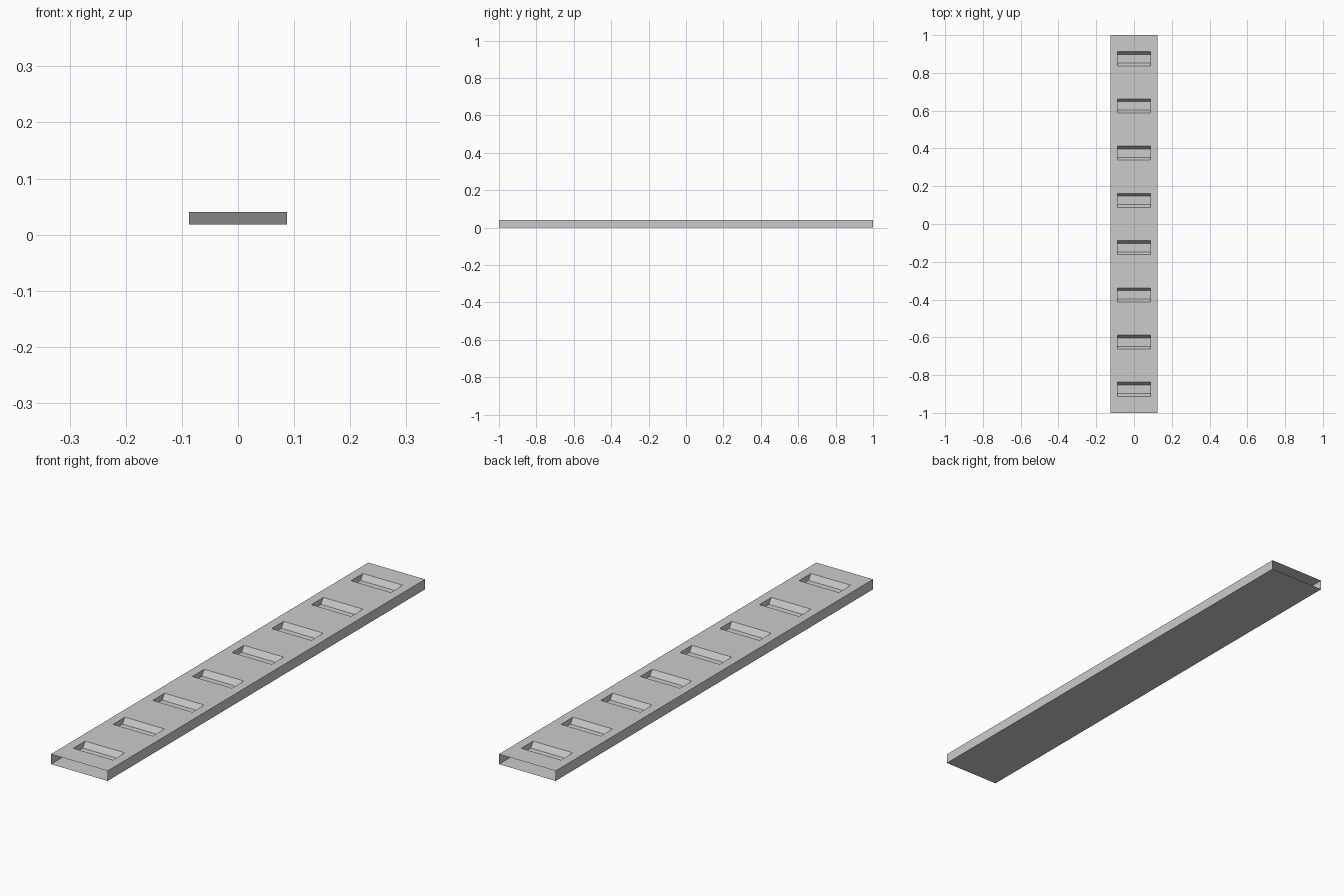
import bpy, bmesh

if "Cube" in bpy.data.objects:
    bpy.data.objects.remove(bpy.data.objects["Cube"])

W, L, H = 0.125, 1.0, 0.04        # half width, half length, height
PX, PY, PB, Z = 0.0875, 0.0375, 0.0225, 0.018   # pocket half sizes, floor half depth, floor height
centres = [-0.875 + 0.25 * i for i in range(8)]


def make_object(name, build, color=None):
    bm = bmesh.new()
    build(bm)
    bmesh.ops.remove_doubles(bm, verts=bm.verts, dist=1e-5)
    me = bpy.data.meshes.new(name)
    bm.to_mesh(me)
    bm.free()
    ob = bpy.data.objects.new(name, me)
    bpy.context.collection.objects.link(ob)
    if color:
        mat = bpy.data.materials.new(name)
        mat.diffuse_color = color
        mat.use_nodes = True
        mat.node_tree.nodes["Principled BSDF"].inputs["Base Color"].default_value = mat.diffuse_color
        me.materials.append(mat)


def quad(bm, *pts):
    bm.faces.new([bm.verts.new(p) for p in pts])


def rect(bm, x0, x1, y0, y1, z):
    quad(bm, (x0, y0, z), (x1, y0, z), (x1, y1, z), (x0, y1, z))


# Open-ended channel: bottom, sides and a slotted top
def channel(bm):
    quad(bm, (-W, -L, 0), (-W, L, 0), (W, L, 0), (W, -L, 0))
    quad(bm, (W, -L, 0), (W, L, 0), (W, L, H), (W, -L, H))
    quad(bm, (-W, L, 0), (-W, -L, 0), (-W, -L, H), (-W, L, H))
    ys = [-L] + [c + s * PY for c in centres for s in (-1, 1)] + [L]
    for i, (a, b) in enumerate(zip(ys, ys[1:])):
        rect(bm, -W, -PX, a, b, H)
        rect(bm, PX, W, a, b, H)
        if i % 2 == 0:
            rect(bm, -PX, PX, a, b, H)
    bmesh.ops.remove_doubles(bm, verts=bm.verts, dist=1e-5)
    bmesh.ops.dissolve_limit(bm, angle_limit=0.01, verts=bm.verts, edges=bm.edges)


# Recessed pockets with sloping long walls and upright ends
def pockets(bm):
    for c in centres:
        a, b, d, e = c - PY, c - PB, c + PB, c + PY
        quad(bm, (-PX, a, H), (PX, a, H), (PX, b, Z), (-PX, b, Z))
        quad(bm, (-PX, d, Z), (PX, d, Z), (PX, e, H), (-PX, e, H))
        quad(bm, (-PX, a, H), (-PX, b, Z), (-PX, d, Z), (-PX, e, H))
        quad(bm, (PX, a, H), (PX, e, H), (PX, d, Z), (PX, b, Z))


# Pocket floors
def floors(bm):
    for c in centres:
        rect(bm, -PX, PX, c - PB, c + PB, Z)


make_object("channel", channel)
make_object("pockets", pockets)
make_object("pocket_floors", floors)
